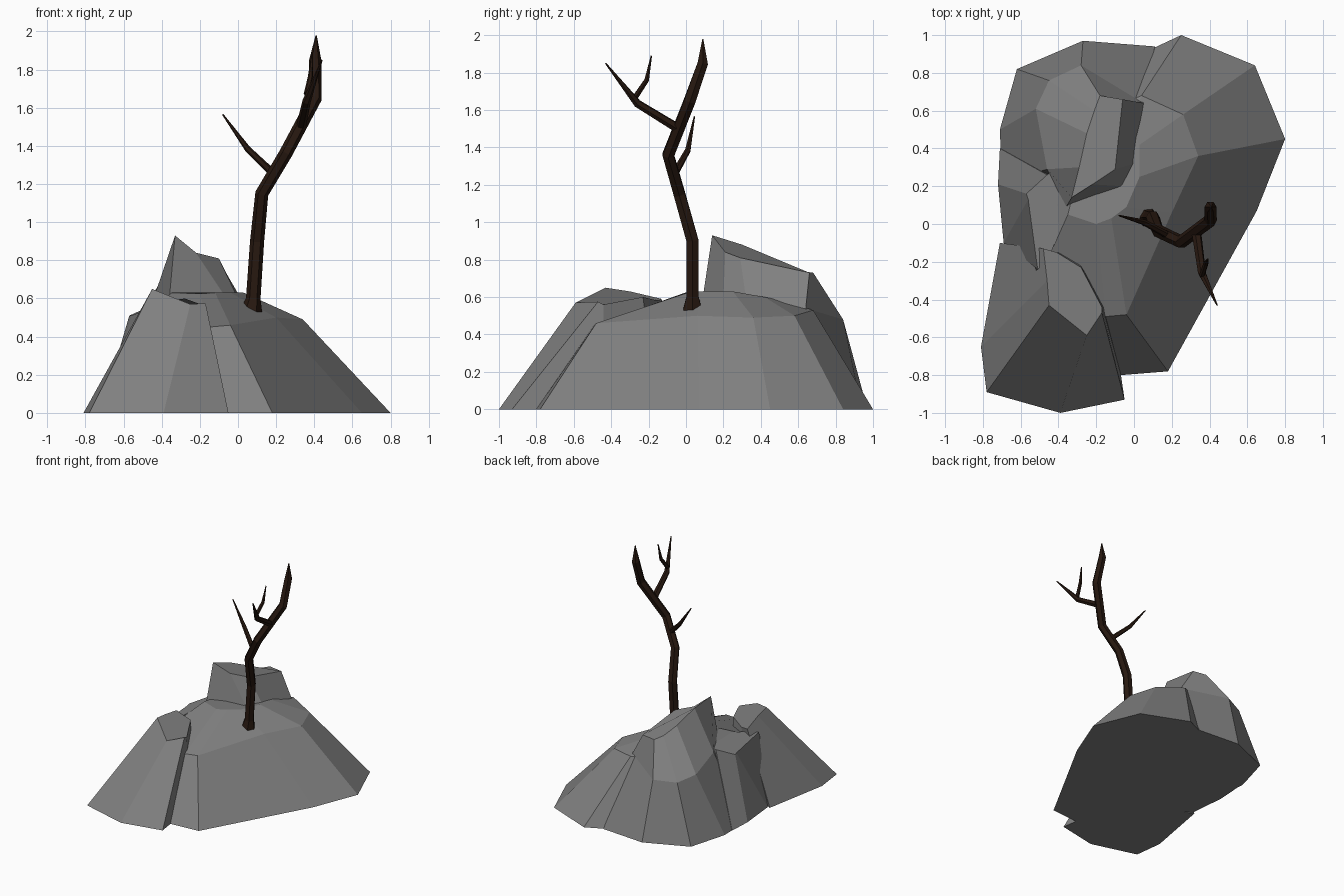
import bpy, bmesh, math
from mathutils import Vector


def material(name, r, g, b):
    mat = bpy.data.materials.new(name)
    mat.diffuse_color = (r, g, b, 1)
    return mat


stone = material("stone", .22, .22, .22)
bark = material("bark", .020, .009, .005)


def make_object(name, bm, mat):
    bmesh.ops.recalc_face_normals(bm, faces=bm.faces[:])
    mesh = bpy.data.meshes.new(name)
    bm.to_mesh(mesh)
    bm.free()
    obj = bpy.data.objects.new(name, mesh)
    bpy.context.collection.objects.link(obj)
    mesh.materials.append(mat)
    return obj


def loft(bm, rings):
    rows = [[bm.verts.new(p) for p in ring] for ring in rings]
    n = len(rows[0])
    for a, b in zip(rows, rows[1:]):
        for i in range(n):
            j = (i + 1) % n
            bm.faces.new((a[i], a[j], b[j], b[i]))
    bm.faces.new(rows[0][::-1])
    bm.faces.new(rows[-1])


def rock(name, base, *upper):
    """Faceted boulder: flat footprint, then rings of the same point count."""
    bm = bmesh.new()
    loft(bm, [[(x, y, 0) for x, y in base], *upper])
    return make_object(name, bm, stone)


def limb(bm, path, radii, sides=6):
    pts = [Vector(p) for p in path]
    rings = []
    for i, p in enumerate(pts):
        d = (pts[min(i + 1, len(pts) - 1)] - pts[max(i - 1, 0)]).normalized()
        u = Vector((0, 1, 0)).cross(d).normalized()
        v = d.cross(u)
        rings.append([p + radii[i] * (u * math.cos(t) + v * math.sin(t))
                      for t in (2 * math.pi * k / sides for k in range(sides))])
    loft(bm, rings)


# Broad main mound
rock("main_mound",
     [(-.07, -.80), (.18, -.78), (.65, .07), (.80, .45), (.64, .84),
      (.25, 1.0), (.10, .93), (-.55, .30), (-.55, -.15)],
     [(-.15, -.49, .45), (-.04, -.48, .46), (.20, .06, .50), (.34, .36, .49),
      (.26, .58, .50), (.04, .68, .53), (-.10, .62, .53), (-.42, .25, .56), (-.44, -.15, .53)],
     [(-.20, 0, .625), (-.12, .03, .63), (-.04, .09, .63), (.03, .25, .63),
      (.03, .42, .60), (-.02, .52, .58), (-.15, .5, .58), (-.30, .25, .63), (-.35, .05, .63)])

# Tall rear-left crag
rock("rear_crag",
     [(-.35, .05), (.0, .18), (.12, .60), (.11, .94), (-.27, .97),
      (-.62, .82), (-.71, .50), (-.70, .22)],
     [(-.36, .09, .60), (-.06, .20, .60), (.0, .32, .60), (.05, .64, .54), (-.28, .84, .48),
      (-.45, .76, .47), (-.52, .61, .50), (-.46, .29, .55)],
     [(-.33, .14, .93), (-.22, .21, .84), (-.10, .29, .81), (-.06, .66, .73), (-.18, .68, .73),
      (-.21, .60, .74), (-.25, .48, .79), (-.29, .30, .88)])

# Small wedge pillar on the left
rock("left_pillar",
     [(-.60, -.30), (-.35, .05), (-.35, .35), (-.71, .40), (-.72, .21), (-.69, -.10), (-.64, -.12)],
     [(-.46, -.20, .54), (-.34, .09, .60), (-.40, .31, .60), (-.46, .26, .56),
      (-.57, .16, .51), (-.56, .13, .51), (-.51, -.24, .53)])

# Front-left boulder
rock("front_boulder",
     [(-.05, -.93), (-.12, -.45), (-.30, -.15), (-.50, -.20), (-.71, -.10),
      (-.81, -.65), (-.78, -.89), (-.39, -1.0)],
     [(-.17, -.47, .575), (-.17, -.44, .56), (-.28, -.23, .60), (-.41, -.15, .58),
      (-.48, -.13, .59), (-.46, -.30, .63), (-.45, -.43, .65), (-.25, -.59, .57)])

# Bare tree: trunk, two branches and a twig
bm = bmesh.new()
limb(bm, [(.07, .035, .48), (.07, .035, .54), (.08, .035, .60), (.10, .035, .90),
          (.125, -.035, 1.15), (.25, -.095, 1.36), (.405, .02, 1.65), (.405, .09, 1.85), (.41, .09, 1.98)],
     [.062, .056, .038, .037, .035, .035, .035, .032, .003])
limb(bm, [(.18, -.06, 1.26), (.05, .01, 1.385), (-.08, .045, 1.565)], [.020, .016, .004])
limb(bm, [(.33, -.04, 1.50), (.36, -.26, 1.635), (.44, -.43, 1.85)], [.026, .022, .004])
limb(bm, [(.36, -.27, 1.67), (.38, -.21, 1.76), (.39, -.185, 1.89)], [.016, .014, .004])
make_object("bare_tree", bm, bark)
